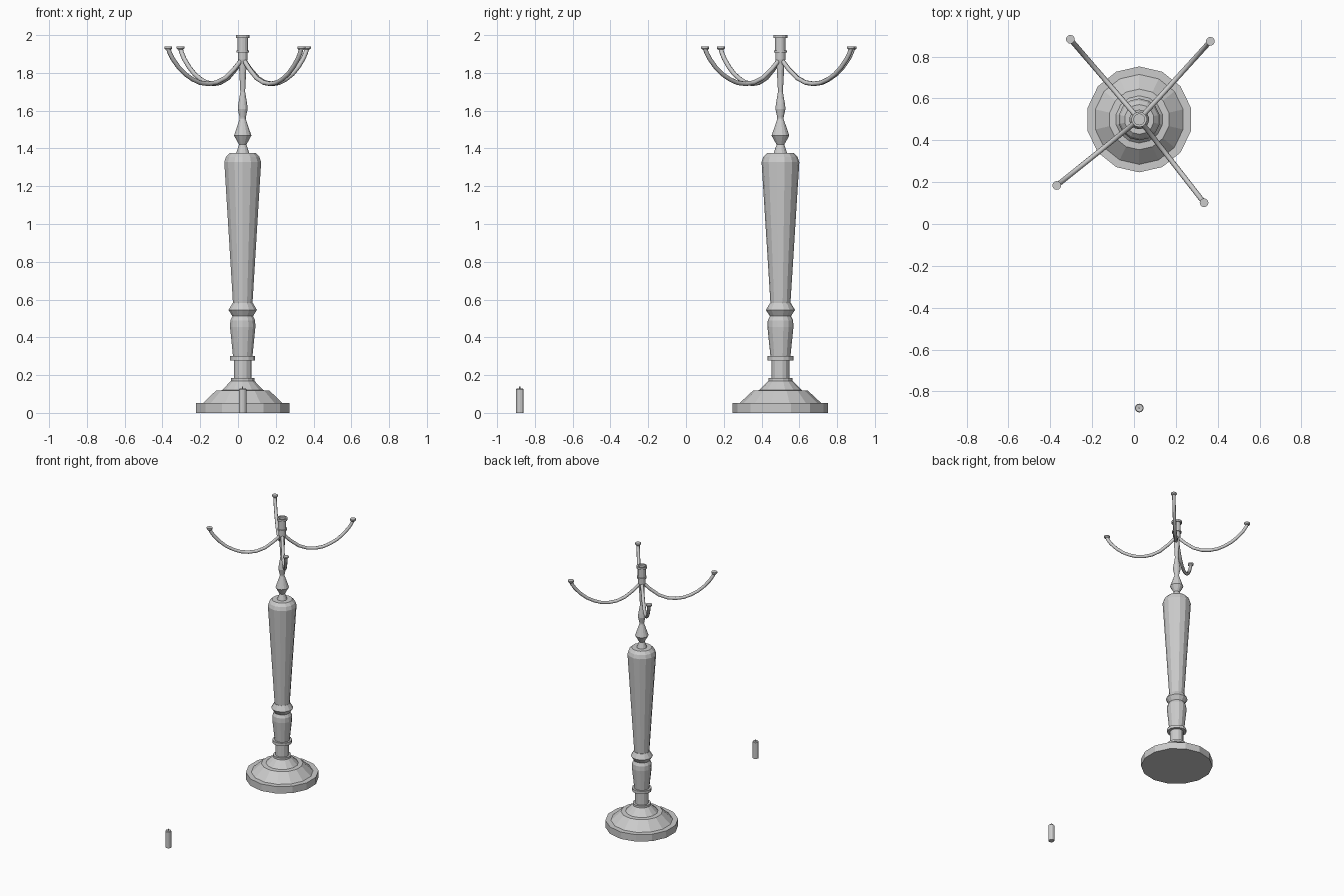
import bpy, bmesh
from math import sin, cos, pi, radians

CX, CY = 0.025, 0.5


def lathe(name, profile, x, y, sides, start=pi / 2):
    """Revolve (radius, z) points around a vertical axis; radius 0 closes the end."""
    bm = bmesh.new()
    rings = []
    for r, z in profile:
        if r == 0:
            rings.append([bm.verts.new((0, 0, z))])
        else:
            rings.append([bm.verts.new((r * cos(start + 2 * pi * i / sides),
                                        r * sin(start + 2 * pi * i / sides), z))
                          for i in range(sides)])
    for a, b in zip(rings, rings[1:]):
        for i in range(sides):
            j = (i + 1) % sides
            loop = [a[i % len(a)], a[j % len(a)], b[j % len(b)], b[i % len(b)]]
            bm.faces.new(list(dict.fromkeys(loop)))
    bmesh.ops.recalc_face_normals(bm, faces=bm.faces)
    mesh = bpy.data.meshes.new(name)
    bm.to_mesh(mesh)
    bm.free()
    ob = bpy.data.objects.new(name, mesh)
    ob.location = (x, y, 0)
    bpy.context.collection.objects.link(ob)
    return ob


# Stepped foot
lathe("foot", [(0, 0), (0.253, 0), (0.253, 0.053), (0.215, 0.053), (0.145, 0.118),
               (0.113, 0.12), (0.063, 0.17), (0.063, 0.185), (0, 0.185)], CX, CY, 14)

# Lower turned stem with collars
lathe("lower_stem", [(0, 0.18), (0.048, 0.18), (0.048, 0.278), (0.068, 0.278),
                     (0.068, 0.3), (0.053, 0.3), (0.069, 0.455), (0.067, 0.49),
                     (0.056, 0.512), (0.077, 0.545), (0.055, 0.582), (0, 0.582)], CX, CY, 14)

# Tapered main column with rounded shoulder
lathe("column", [(0, 0.58), (0.053, 0.58), (0.1, 1.328), (0.091, 1.355),
                 (0.071, 1.376), (0, 1.378)], CX, CY, 14)

# Upper spindle and centre candle cup
lathe("upper_spindle", [(0, 1.375), (0.036, 1.375), (0.02, 1.42), (0.047, 1.468),
                        (0.017, 1.555), (0.017, 1.565), (0.027, 1.61), (0.024, 1.635),
                        (0.013, 1.7), (0.021, 1.85), (0.026, 1.87), (0.026, 1.908),
                        (0.034, 1.908), (0.034, 1.918), (0.028, 1.918), (0.028, 1.984),
                        (0.037, 1.984), (0.037, 2.0), (0.026, 2.0), (0.026, 1.985),
                        (0, 1.985)], CX, CY, 14)

# Four swept arms, each with a small cup
ARM = [(0.01, 1.868), (0.058, 1.82), (0.12, 1.772), (0.18, 1.748), (0.235, 1.742),
       (0.29, 1.748), (0.34, 1.766), (0.39, 1.793), (0.435, 1.83), (0.475, 1.874),
       (0.495, 1.905), (0.505, 1.928)]
for n, deg in enumerate((47.7, 130.7, 218.7, -52.1), 1):
    c, s = cos(radians(deg)), sin(radians(deg))
    cu = bpy.data.curves.new(f"arm_{n}", 'CURVE')
    cu.dimensions = '3D'
    cu.bevel_depth = 0.012
    cu.bevel_resolution = 2
    cu.use_fill_caps = True
    sp = cu.splines.new('POLY')
    sp.points.add(len(ARM) - 1)
    for p, (r, z) in zip(sp.points, ARM):
        p.co = (CX + r * c, CY + r * s, z, 1)
    ob = bpy.data.objects.new(f"arm_{n}", cu)
    bpy.context.collection.objects.link(ob)
    lathe(f"arm_cup_{n}", [(0, 1.923), (0.015, 1.923), (0.021, 1.93), (0.021, 1.94),
                           (0, 1.94)], CX + 0.505 * c, CY + 0.505 * s, 12)

# Loose candle standing on the floor, with wick
lathe("candle", [(0, 0), (0.021, 0), (0.021, 0.124), (0.018, 0.128), (0, 0.126)],
      CX, -0.88, 12)
lathe("candle_wick", [(0, 0.12), (0.003, 0.12), (0.003, 0.14), (0, 0.14)], CX, -0.88, 6)
